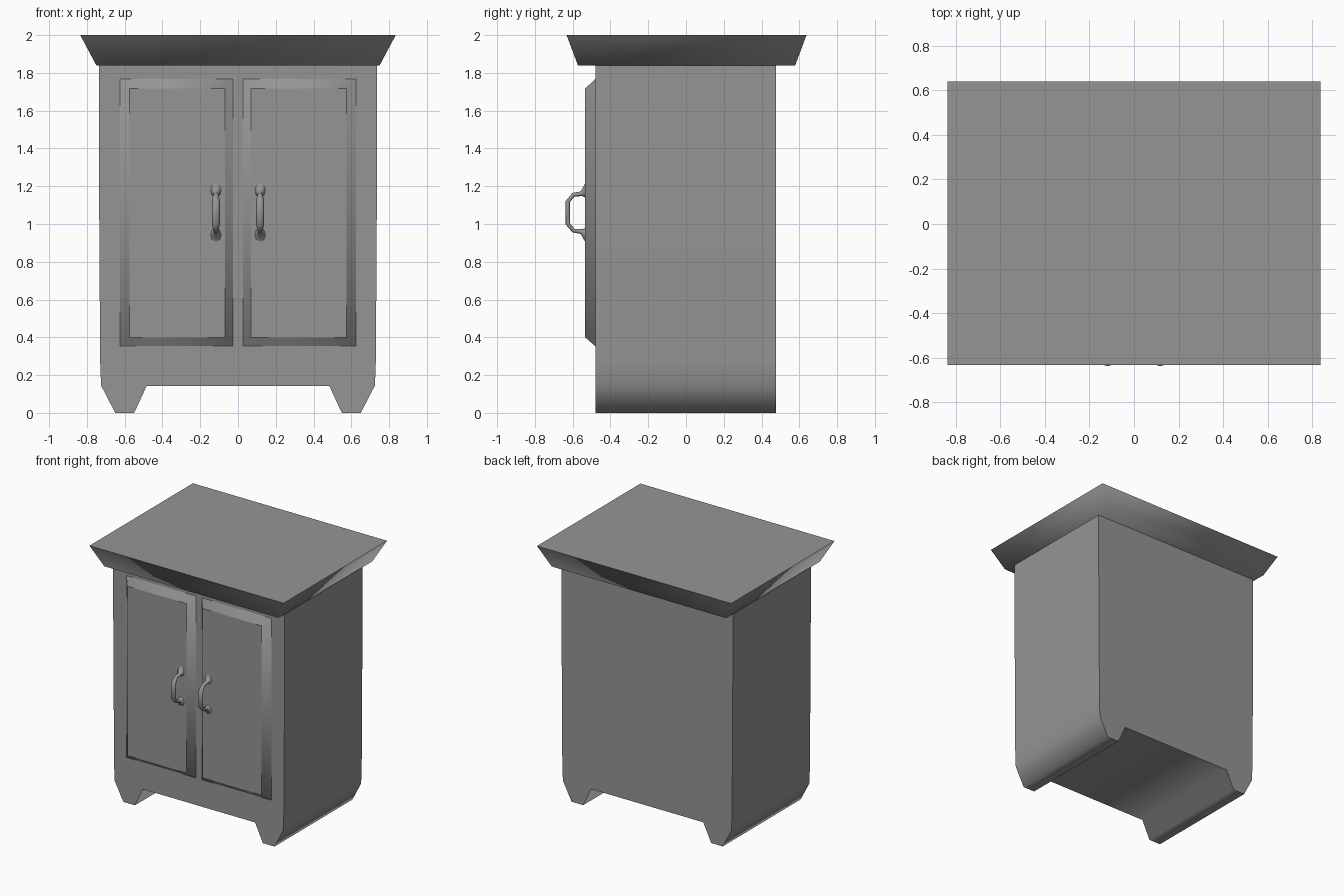
import bpy, bmesh, math
from mathutils import Vector

cube = bpy.data.objects.get("Cube")
if cube:
    bpy.data.objects.remove(cube, do_unlink=True)

grey = bpy.data.materials.new("cabinet grey")
grey.use_nodes = True
colour = (0.3, 0.3, 0.3, 1)
grey.diffuse_color = colour
grey.node_tree.nodes["Principled BSDF"].inputs["Base Color"].default_value = colour


def make(name, bm, flat=lambda face: False):
    """Turn a bmesh into an object; faces chosen by the rule stay flat."""
    bmesh.ops.recalc_face_normals(bm, faces=bm.faces)
    for face in bm.faces:
        face.smooth = not flat(face)
    mesh = bpy.data.meshes.new(name)
    bm.to_mesh(mesh)
    bm.free()
    mesh.materials.append(grey)
    obj = bpy.data.objects.new(name, mesh)
    bpy.context.collection.objects.link(obj)
    return obj


def loft(rings):
    """Skin between rings of equal length and cap both ends."""
    bm = bmesh.new()
    loops = [[bm.verts.new(p) for p in ring] for ring in rings]
    n = len(loops[0])
    for a, b in zip(loops, loops[1:]):
        for i in range(n):
            j = (i + 1) % n
            bm.faces.new((a[i], a[j], b[j], b[i]))
    bm.faces.new(loops[0])
    bm.faces.new(loops[-1])
    return bm


def rectangle(x0, x1, z0, z1, y):
    return [(x0, y, z0), (x1, y, z0), (x1, y, z1), (x0, y, z1)]


# Body with shaped feet: a mirrored front profile pushed front to back
half = [(0.737, 1.84), (0.737, 1.42), (0.73, 0.28), (0.725, 0.145),
        (0.65, 0), (0.55, 0), (0.483, 0.143)]
profile = half + [(-x, z) for x, z in reversed(half)]
body = loft([[(x, y, z) for x, z in profile] for y in (-0.48, 0.477)])
make("cabinet_body", body, lambda f: abs(f.normal.y) > 0.9 or f.normal.z > 0.9)

# Flared top
lid = loft([[(sx * x, sy * y + 0.003, z)
             for sx, sy in ((-1, -1), (1, -1), (1, 1), (-1, 1))]
            for x, y, z in ((0.75, 0.575, 1.84), (0.835, 0.635, 2))])
make("flared_top", lid, lambda f: f.normal.z > 0.9)


def handle(x):
    """Pull handle: an oval tube swept along an arch with flared mounts."""
    upper = [(-0.533, 0.118, 0.029, 0.038), (-0.553, 0.1, 0.014, 0.013),
             (-0.596, 0.095, 0.014, 0.011), (-0.625, 0.06, 0.021, 0.012)]
    path = upper + [(y, -z, rx, rt) for y, z, rx, rt in reversed(upper)]
    rings = []
    for i, (y, z, rx, rt) in enumerate(path):
        if i in (0, len(path) - 1):
            across = Vector((0, 0, 1 if i == 0 else -1))
        else:
            dy = path[i + 1][0] - path[i - 1][0]
            dz = path[i + 1][1] - path[i - 1][1]
            across = Vector((0, dz, -dy)).normalized()
        centre = Vector((x, y, z + 1.06))
        rings.append([centre + Vector((rx * math.cos(a), 0, 0)) + across * rt * math.sin(a)
                      for a in (math.tau * k / 8 for k in range(8))])
    return loft(rings)


# Doors with bevelled rims, and their handles
for side, s in (("left", 1), ("right", -1)):
    door = loft([rectangle(s * 0.025, s * 0.625, 0.352, 1.768, -0.479),
                 rectangle(s * 0.07, s * 0.575, 0.4, 1.717, -0.534)])
    make(side + "_door", door, lambda f: abs(f.normal.y) > 0.9)
    make(side + "_handle", handle(s * 0.117), lambda f: len(f.verts) > 4)
